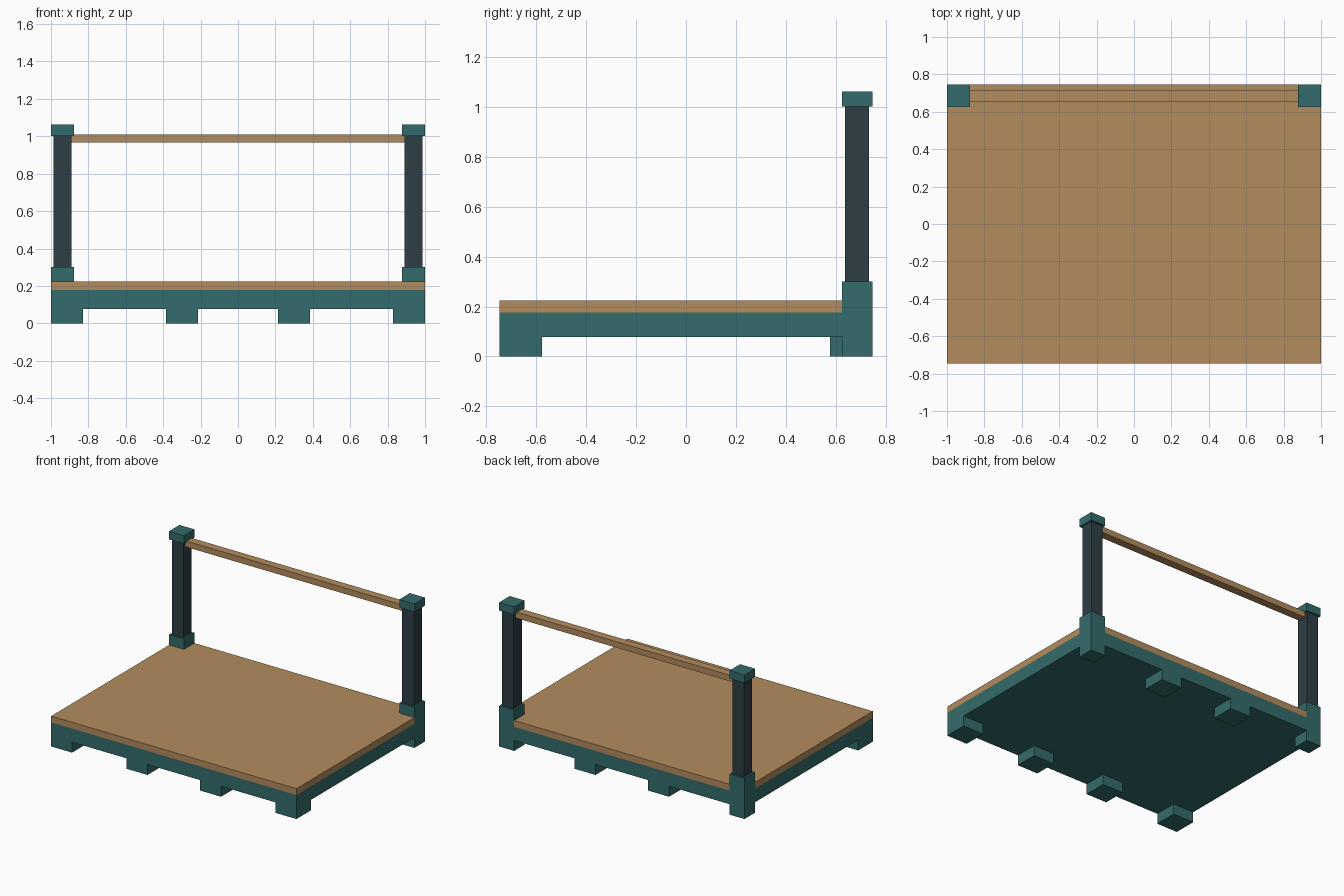
import bpy, bmesh

if "Cube" in bpy.data.objects:
    bpy.data.objects.remove(bpy.data.objects["Cube"])


def material(name, rgb):
    m = bpy.data.materials.new(name)
    m.diffuse_color = (*rgb, 1)
    m.use_nodes = True
    m.node_tree.nodes["Principled BSDF"].inputs["Base Color"].default_value = m.diffuse_color
    return m


teal = material("teal paint", (0.034, 0.147, 0.147))
slate = material("dark slate", (0.027, 0.049, 0.060))
wood = material("tan wood", (0.456, 0.262, 0.112))

D = 0.747   # half depth of the platform
P = 0.122   # width of the post sockets


def prism(name, outline, z0, z1, mat):
    """Extrude a flat outline upward from z0 to z1."""
    bm = bmesh.new()
    face = bm.faces.new([bm.verts.new((x, y, z0)) for x, y in outline])
    top = bmesh.ops.extrude_face_region(bm, geom=[face])["geom"]
    for v in top:
        if isinstance(v, bmesh.types.BMVert):
            v.co.z = z1
    bmesh.ops.recalc_face_normals(bm, faces=bm.faces)
    mesh = bpy.data.meshes.new(name)
    bm.to_mesh(mesh)
    bm.free()
    mesh.materials.append(mat)
    ob = bpy.data.objects.new(name, mesh)
    bpy.context.collection.objects.link(ob)
    return ob


def box(name, cx, cy, w, d, z0, z1, mat):
    x, y = w / 2, d / 2
    return prism(name, [(cx - x, cy - y), (cx + x, cy - y),
                        (cx + x, cy + y), (cx - x, cy + y)], z0, z1, mat)


# Platform layers, notched at the back corners for the posts
deck_outline = [(-1, -D), (1, -D), (1, D - P), (1 - P, D - P),
                (1 - P, D), (P - 1, D), (P - 1, D - P), (-1, D - P)]
prism("platform_frame", deck_outline, 0.077, 0.177, teal)
prism("deck_board", deck_outline, 0.177, 0.224, wood)

# Feet: four along the front, two between the posts at the back
F = 0.17
for s, side in ((-1, "left"), (1, "right")):
    box(f"front_corner_foot_{side}", s * (1 - F / 2), F / 2 - D, F, F, 0, 0.077, teal)
    box(f"front_inner_foot_{side}", s * 0.3, F / 2 - D, F, F, 0, 0.077, teal)
    box(f"back_inner_foot_{side}", s * 0.3, D - F / 2, F, F, 0, 0.077, teal)

# Back posts with sockets and caps
for s, side in ((-1, "left"), (1, "right")):
    cx, cy = s * (1 - P / 2), D - P / 2
    box(f"post_socket_{side}", cx, cy, P, P, 0, 0.3, teal)
    box(f"post_{side}", cx, cy, 0.095, 0.095, 0.3, 1.002, slate)
    box(f"post_cap_{side}", cx, cy, P, P, 1.002, 1.062, teal)

# Handrail between the posts
box("handrail", 0, D - P / 2, 1.78, 0.06, 0.966, 1.01, wood)
